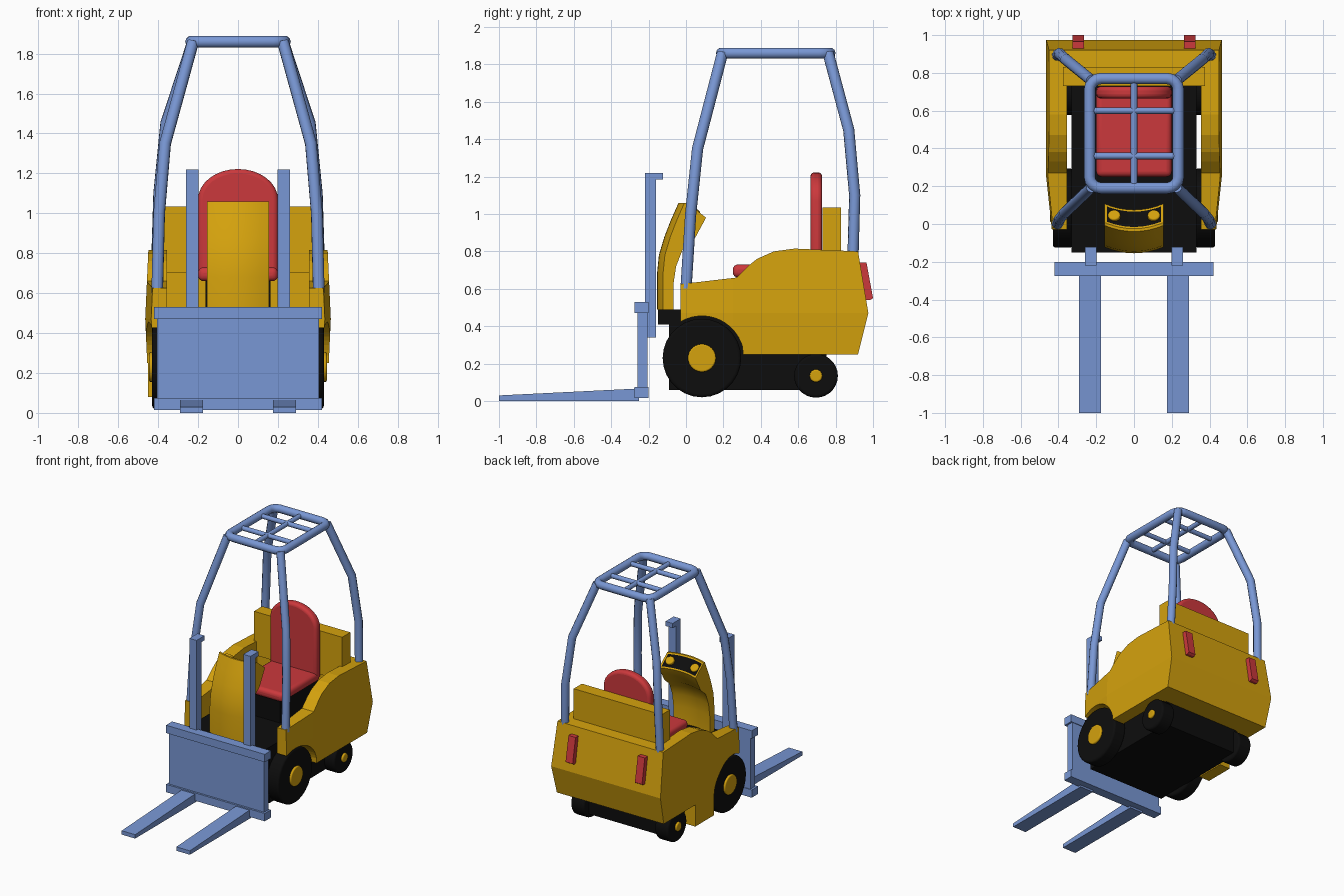
import bpy, bmesh, math
from mathutils import Vector, Matrix

if "Cube" in bpy.data.objects:
    bpy.data.objects.remove(bpy.data.objects["Cube"])


def material(name, color):
    m = bpy.data.materials.new(name)
    m.diffuse_color = (*color, 1)
    m.use_nodes = True
    m.node_tree.nodes["Principled BSDF"].inputs["Base Color"].default_value = m.diffuse_color
    return m


YELLOW = material("yellow paint", (0.66, 0.36, 0.004))
BLACK = material("black rubber", (0.004, 0.004, 0.004))
BLUE = material("blue steel", (0.19, 0.31, 0.66))
RED = material("red vinyl", (0.60, 0.04, 0.045))


def finish(name, bm, mat, mirror=False, bevel=0, smooth=True):
    bmesh.ops.recalc_face_normals(bm, faces=bm.faces)
    me = bpy.data.meshes.new(name)
    bm.to_mesh(me)
    bm.free()
    me.materials.append(mat)
    ob = bpy.data.objects.new(name, me)
    bpy.context.collection.objects.link(ob)
    if bevel:
        mod = ob.modifiers.new("bevel", 'BEVEL')
        mod.width, mod.segments = bevel, 4
        mod.limit_method = 'ANGLE'
    if mirror:
        ob.modifiers.new("mirror", 'MIRROR')
    if smooth:
        bpy.ops.object.select_all(action='DESELECT')
        ob.select_set(True)
        bpy.context.view_layer.objects.active = ob
        bpy.ops.object.shade_smooth_by_angle(angle=math.radians(35))
    return ob


def prism_mesh(pts, lo, hi, axis='X'):
    """Extrude a profile: (y, z) along x, or (x, z) along y."""
    bm = bmesh.new()
    at = (lambda a, b, d: (d, a, b)) if axis == 'X' else (lambda a, b, d: (a, d, b))
    rings = [[bm.verts.new(at(a, b, d)) for a, b in pts] for d in (lo, hi)]
    for r in rings:
        bm.faces.new(r)
    n = len(pts)
    for i in range(n):
        j = (i + 1) % n
        bm.faces.new((rings[0][i], rings[0][j], rings[1][j], rings[1][i]))
    bmesh.ops.recalc_face_normals(bm, faces=bm.faces)
    return bm


def prism(name, pts, lo, hi, mat, axis='X', **kw):
    return finish(name, prism_mesh(pts, lo, hi, axis), mat, **kw)


def box(name, x, y, z, mat, **kw):
    pts = [(y[0], z[0]), (y[1], z[0]), (y[1], z[1]), (y[0], z[1])]
    return prism(name, pts, x[0], x[1], mat, **kw)


def cut(bm, co, no):
    bmesh.ops.bisect_plane(bm, geom=bm.verts[:] + bm.edges[:] + bm.faces[:],
                           plane_co=co, plane_no=no)


def disc(name, centre, radius, depth, direction, mat, sides=32, bevel=0):
    bm = bmesh.new()
    rot = Vector(direction).to_track_quat('Z', 'Y').to_matrix().to_4x4()
    bmesh.ops.create_cone(bm, cap_ends=True, segments=sides, radius1=radius, radius2=radius,
                          depth=depth, matrix=Matrix.Translation(centre) @ rot)
    return finish(name, bm, mat, mirror=True, bevel=bevel)


def tube(name, pts, radius, closed=False, mirror=False):
    cu = bpy.data.curves.new(name, 'CURVE')
    cu.dimensions = '3D'
    cu.bevel_depth, cu.bevel_resolution, cu.use_fill_caps = radius, 3, True
    sp = cu.splines.new('POLY')
    sp.points.add(len(pts) - 1)
    for p, co in zip(sp.points, pts):
        p.co = (*co, 1)
    sp.use_cyclic_u = closed
    ob = bpy.data.objects.new(name, cu)
    bpy.context.collection.objects.link(ob)
    bpy.ops.object.select_all(action='DESELECT')
    ob.select_set(True)
    bpy.context.view_layer.objects.active = ob
    bpy.ops.object.convert(target='MESH')
    ob = bpy.context.view_layer.objects.active
    ob.data.materials.clear()
    ob.data.materials.append(BLUE)
    bpy.ops.object.shade_smooth_by_angle(angle=math.radians(50))
    if mirror:
        ob.modifiers.new("mirror", 'MIRROR')
    return ob


# Side panels: wheel-arch profile with a tapered, slightly bulged outer face
arch = [(0.085 + 0.225 * math.cos(math.radians(a)), 0.23 + 0.225 * math.sin(math.radians(a)))
        for a in range(15, 121, 7)]
panel = [(-0.03, 0.43), (-0.03, 0.625), (0.27, 0.66), (0.33, 0.72), (0.38, 0.76), (0.47, 0.80),
         (0.58, 0.815), (0.92, 0.80), (0.975, 0.47), (0.92, 0.25), (0.305, 0.25)] + arch
bm = prism_mesh(panel, 0.355, 0.465)
bmesh.ops.triangulate(bm, faces=[f for f in bm.faces if len(f.verts) > 4])
cut(bm, (0, 0, 0.47), (0, 0, 1))
cut(bm, (0, 0.25, 0), (0, 1, 0))
for v in bm.verts:
    if v.co.x > 0.4:
        v.co.x -= 0.03 * max(0, (0.25 - v.co.y) / 0.28) + 0.015 * abs(v.co.z - 0.47) / 0.33
finish("side_panel", bm, YELLOW, mirror=True, smooth=False)

# Rear body, counterweight and left boarding step
prism("rear_body", [(0.74, 0.25), (0.92, 0.25), (0.975, 0.47), (0.92, 0.80), (0.74, 0.808)],
      -0.36, 0.36, YELLOW, smooth=False)
box("counterweight", (-0.375, 0.375), (0.73, 0.83), (0.70, 1.035), YELLOW, smooth=False)
box("boarding_step", (-0.45, -0.36), (0.30, 0.53), (0.08, 0.26), YELLOW, smooth=False)

# Chassis, floor and seat pedestal
box("chassis", (-0.33, 0.33), (-0.09, 0.75), (0.06, 0.42), BLACK, smooth=False)
box("floor", (-0.33, 0.33), (-0.15, 0.745), (0.41, 0.49), BLACK, smooth=False)
box("seat_pedestal", (-0.163, 0.163), (0.28, 0.74), (0.48, 0.67), BLACK, smooth=False)

# Front cowl: bowed column with an inset black dashboard
cowl = [(-0.155, 0.49), (-0.155, 0.68), (-0.145, 0.78), (-0.115, 0.88), (-0.08, 0.97),
        (-0.04, 1.06), (-0.025, 1.06), (0.075, 0.98), (0.01, 0.86), (-0.05, 0.81),
        (-0.085, 0.72), (-0.10, 0.62), (-0.10, 0.49)]
bm = prism_mesh(cowl, -0.155, 0.155)
bmesh.ops.triangulate(bm, faces=[f for f in bm.faces if len(f.verts) > 4])
for i in range(1, 8):
    cut(bm, (-0.155 + 0.31 * i / 8, 0, 0), (1, 0, 0))
for v in bm.verts:
    v.co.y += 0.032 * (v.co.x / 0.155) ** 2
bmesh.ops.recalc_face_normals(bm, faces=bm.faces)
dash = [f for f in bm.faces if f.normal.y > 0.3 and f.normal.z > 0.3 and f.calc_center_median().z > 0.99]
bmesh.ops.inset_region(bm, faces=dash, thickness=0.012, use_even_offset=True)
for f in dash:
    f.material_index = 1
finish("front_cowl", bm, YELLOW).data.materials.append(BLACK)
disc("dash_knob", (0.105, 0.042, 1.02), 0.033, 0.03, (0, 0.6, 0.8), YELLOW, 20, 0.008)

# Wheels and hubs
for name, y, z, r, x0, x1, hub in (("front", 0.085, 0.23, 0.21, 0.325, 0.43, 0.075),
                                   ("rear", 0.695, 0.135, 0.117, 0.30, 0.415, 0.034)):
    disc(name + "_wheel", ((x0 + x1) / 2, y, z), r, x1 - x0, (1, 0, 0), BLACK, 28, 0.015)
    disc(name + "_hub", (x1, y, z), hub, 0.03, (1, 0, 0), YELLOW, 24, 0.008)

# Seat cushion and arched backrest
box("seat_cushion", (-0.2, 0.2), (0.25, 0.72), (0.66, 0.73), RED, bevel=0.028)
back = [(-0.2, 0.68), (0.2, 0.68)] + [
    (0.2 * math.cos(math.pi * i / 16), 1.07 + 0.152 * math.sin(math.pi * i / 16)) for i in range(17)]
prism("seat_back", back, 0.665, 0.728, RED, axis='Y', bevel=0.022)

# Tail lights lying on the sloped rear
prism("tail_light", [(0.92, 0.74), (0.965, 0.74), (1.0, 0.55), (0.985, 0.54), (0.95, 0.54)],
      0.265, 0.325, RED, mirror=True, smooth=False)

# Mast posts, carriage and forks
box("mast_post", (0.199, 0.26), (-0.22, -0.16), (0.34, 1.22), BLUE, mirror=True, smooth=False)
box("mast_tab", (0.199, 0.26), (-0.17, -0.122), (1.185, 1.22), BLUE, mirror=True, smooth=False)
box("carriage_plate", (-0.405, 0.405), (-0.26, -0.205), (0.03, 0.52), BLUE, smooth=False)
for name, z in (("lower_rail", 0.015), ("upper_rail", 0.47)):
    box("carriage_" + name, (-0.42, 0.42), (-0.275, -0.2), (z, z + 0.06), BLUE, smooth=False)
prism("fork", [(-1.0, 0), (-0.25, 0), (-0.25, 0.067), (-1.0, 0.03)], 0.175, 0.29, BLUE,
      mirror=True, smooth=False)

# Overhead guard: rounded ring, roof bars and four bent pillars
ring = []
for cx, cy, start in ((0.175, 0.71, 0), (-0.175, 0.71, 90), (-0.175, 0.25, 180), (0.175, 0.25, 270)):
    for k in range(5):
        a = math.radians(start + 22.5 * k)
        ring.append((cx + 0.06 * math.cos(a), cy + 0.06 * math.sin(a), 1.86))
tube("guard_ring", ring, 0.03, closed=True)
tube("guard_long_bar", [(0, 0.19, 1.86), (0, 0.77, 1.86)], 0.018)
for y in (0.36, 0.60):
    tube("guard_cross_bar", [(-0.235, y, 1.86), (0.235, y, 1.86)], 0.018)
tube("guard_front_pillar", [(0.405, 0.0, 0.60), (0.395, 0.025, 1.0), (0.365, 0.062, 1.35),
                            (0.225, 0.195, 1.86)], 0.03, mirror=True)
tube("guard_rear_pillar", [(0.405, 0.893, 0.78), (0.395, 0.902, 1.1), (0.36, 0.87, 1.45),
                           (0.225, 0.76, 1.86)], 0.03, mirror=True)
